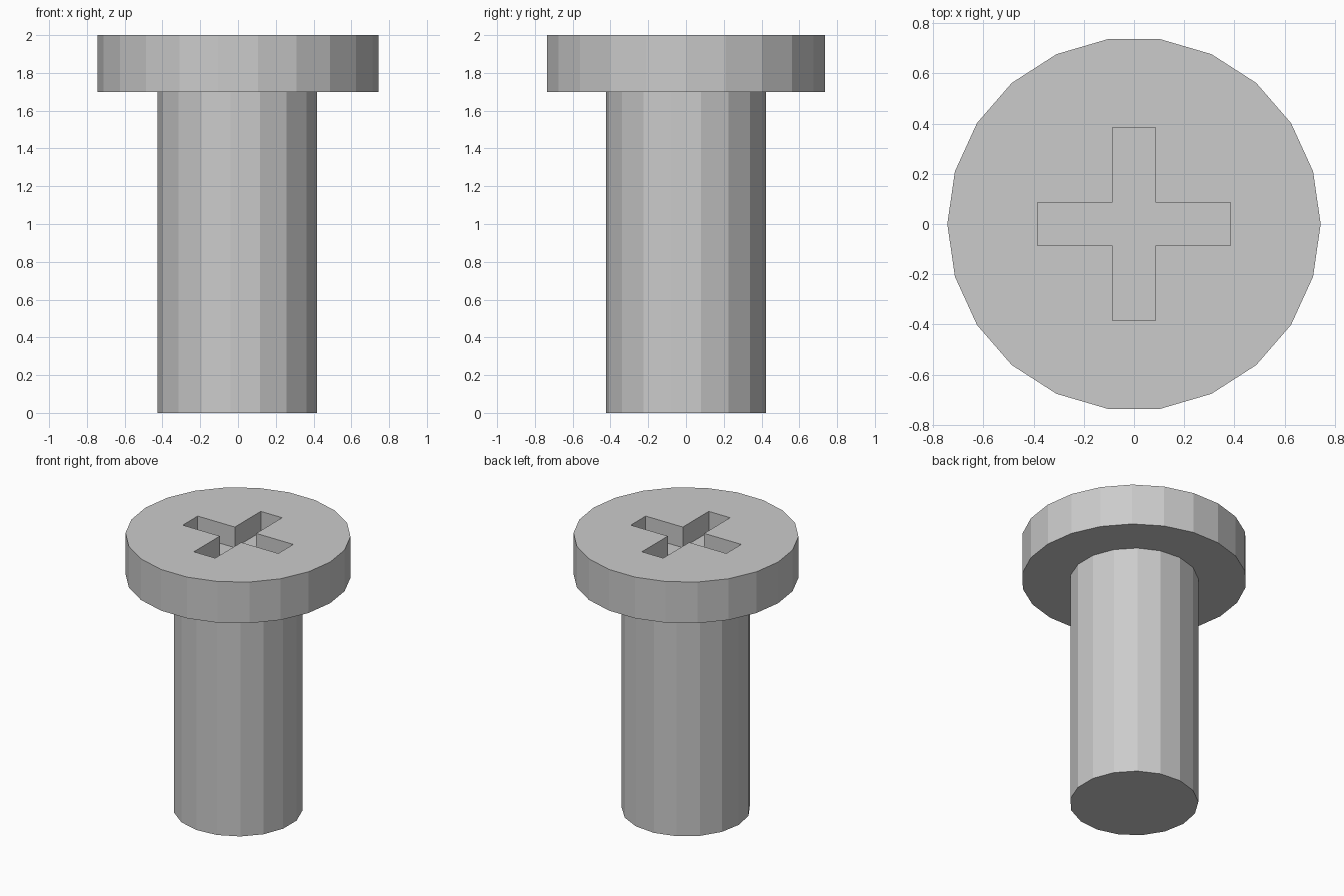
import bpy, bmesh
from math import cos, sin, pi

if "Cube" in bpy.data.objects:
    bpy.data.objects.remove(bpy.data.objects["Cube"])


def prism(name, outline, z0, z1):
    """Extrude a flat outline from z0 up to z1."""
    bm = bmesh.new()
    base = bm.faces.new([bm.verts.new((x, y, z0)) for x, y in outline])
    ext = bmesh.ops.extrude_face_region(bm, geom=[base], use_keep_orig=True)
    top = [v for v in ext["geom"] if isinstance(v, bmesh.types.BMVert)]
    bmesh.ops.translate(bm, verts=top, vec=(0, 0, z1 - z0))
    bmesh.ops.recalc_face_normals(bm, faces=bm.faces)
    mesh = bpy.data.meshes.new(name)
    bm.to_mesh(mesh)
    bm.free()
    obj = bpy.data.objects.new(name, mesh)
    bpy.context.collection.objects.link(obj)
    return obj


def ring(radius, sides, start=0.0):
    step = 2 * pi / sides
    return [(radius * cos(start + i * step), radius * sin(start + i * step))
            for i in range(sides)]


# Shank: 17 sides with a corner on -x
prism("shank", ring(0.425, 17, pi), 0, 1.70)

# Head: 22-sided disc
head = prism("head", ring(0.743, 22), 1.70, 2.0)

# Cross-shaped driver recess: one arm's three points turned four times
arm, half = 0.385, 0.086
cross = []
for k in range(4):
    c, s = round(cos(k * pi / 2)), round(sin(k * pi / 2))
    for x, y in ((arm, -half), (arm, half), (half, half)):
        cross.append((x * c - y * s, x * s + y * c))
cutter = prism("recess_cutter", cross, 1.85, 2.1)
cutter.hide_render = True
cutter.hide_set(True)

cut = head.modifiers.new("recess", "BOOLEAN")
cut.operation = "DIFFERENCE"
cut.solver = "EXACT"
cut.object = cutter
